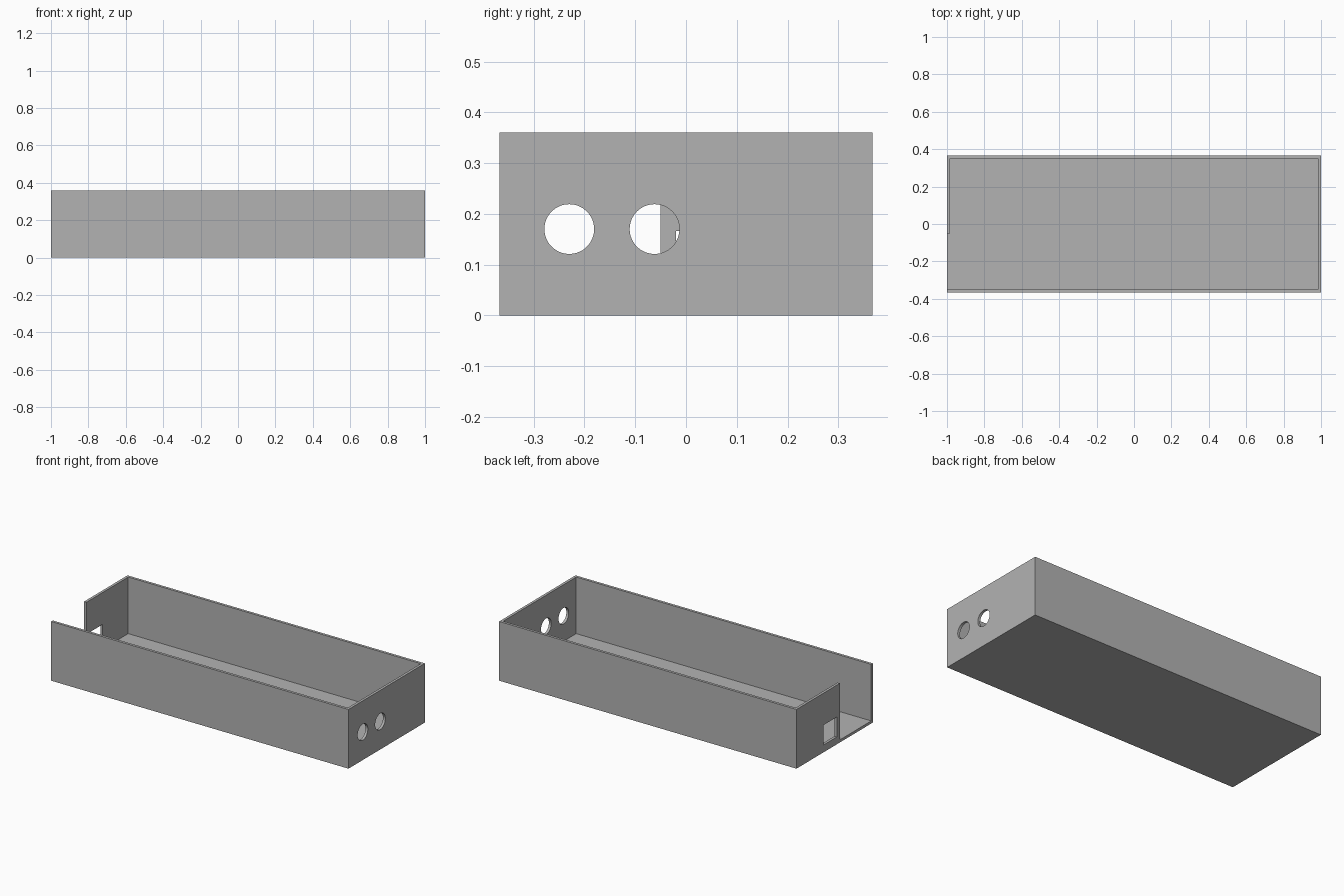
import bpy
from math import radians

if "Cube" in bpy.data.objects:
    bpy.data.objects.remove(bpy.data.objects["Cube"], do_unlink=True)

HALF_X, HALF_Y, HEIGHT, WALL = 1.0, 0.367, 0.36, 0.016
IN_X, IN_Y = HALF_X - WALL, HALF_Y - WALL

grey = bpy.data.materials.new("plain_grey")
grey.use_nodes = True
colour = (0.45, 0.45, 0.45, 1)
grey.diffuse_color = colour
grey.node_tree.nodes["Principled BSDF"].inputs["Base Color"].default_value = colour


def box(name, low, high):
    """Box spanning two opposite corners."""
    centre = [(a + b) / 2 for a, b in zip(low, high)]
    bpy.ops.mesh.primitive_cube_add(size=1, location=centre)
    ob = bpy.context.object
    ob.name = name
    ob.scale = [b - a for a, b in zip(low, high)]
    bpy.ops.object.transform_apply(location=True, rotation=True, scale=True)
    return ob


def round_cutter(name, y, z, radius):
    """Cylinder along x through the closed end wall."""
    bpy.ops.mesh.primitive_cylinder_add(vertices=64, radius=radius, depth=0.2,
                                        location=(HALF_X, y, z),
                                        rotation=(0, radians(90), 0))
    ob = bpy.context.object
    ob.name = name
    return ob


# Outer block of the open tray
tray = box("tray", (-HALF_X, -HALF_Y, 0), (HALF_X, HALF_Y, HEIGHT))

cutters = [
    # Hollow interior
    box("cavity_cutter", (-IN_X, -IN_Y, WALL), (IN_X, IN_Y, 1)),
    # Missing part of the end wall, down to the floor
    box("gap_cutter", (-1.2, -IN_Y, WALL), (-0.9, -0.05, 1)),
    # Square window in the remaining end wall
    box("window_cutter", (-1.2, -0.02, 0.045), (-0.9, 0.105, 0.166)),
]
# Two round ports in the opposite end wall
for i, y in enumerate((-0.23, -0.062)):
    cutters.append(round_cutter(f"port_cutter_{i + 1}", y, 0.17, 0.049))

# Cut each opening, then discard its cutter
for cutter in cutters:
    cutter.hide_render = True
    bpy.context.view_layer.objects.active = tray
    mod = tray.modifiers.new(cutter.name, "BOOLEAN")
    mod.operation = "DIFFERENCE"
    mod.solver = "EXACT"
    mod.object = cutter
    bpy.ops.object.modifier_apply(modifier=mod.name)
    bpy.data.objects.remove(cutter, do_unlink=True)

tray.data.materials.clear()
tray.data.materials.append(grey)

# Smooth port rims, crisp box edges
bpy.ops.object.select_all(action="DESELECT")
tray.select_set(True)
bpy.context.view_layer.objects.active = tray
bpy.ops.object.shade_smooth_by_angle(angle=radians(30))
